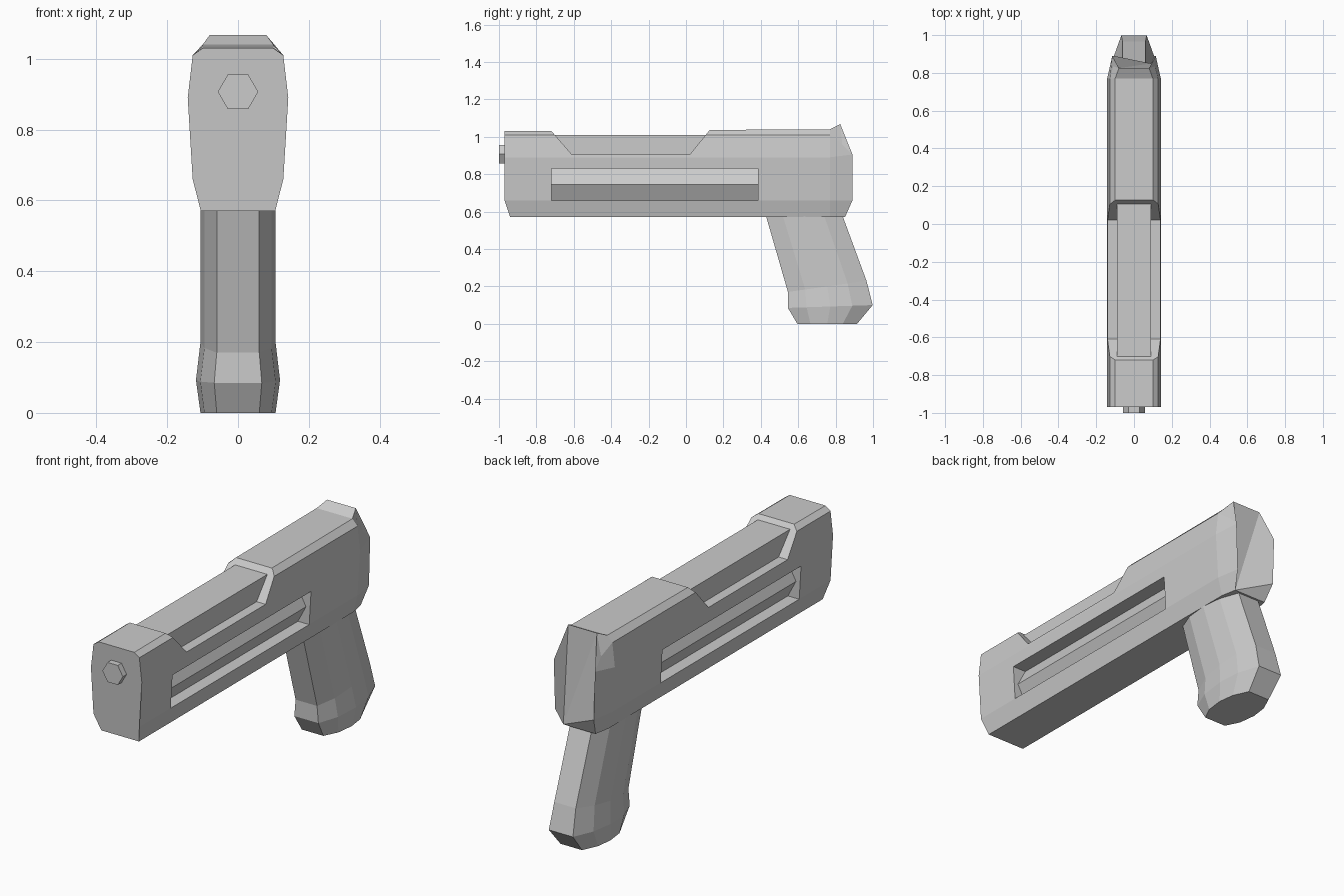
import bpy
import bmesh
import math

if "Cube" in bpy.data.objects:
    bpy.data.objects.remove(bpy.data.objects["Cube"], do_unlink=True)

grey = bpy.data.materials.new("plain_grey")
grey.use_nodes = True
grey.diffuse_color = (0.6, 0.6, 0.6, 1)
grey.node_tree.nodes["Principled BSDF"].inputs["Base Color"].default_value = (0.6, 0.6, 0.6, 1)


def loft(name, rings):
    """Skin matching closed rings of points and cap both ends."""
    bm = bmesh.new()
    rows = [[bm.verts.new(p) for p in ring] for ring in rings]
    for a, b in zip(rows, rows[1:]):
        for i in range(len(a)):
            j = (i + 1) % len(a)
            bm.faces.new((a[i], a[j], b[j], b[i]))
    bm.faces.new(rows[0])
    bm.faces.new(rows[-1])
    bmesh.ops.recalc_face_normals(bm, faces=bm.faces)
    mesh = bpy.data.meshes.new(name)
    bm.to_mesh(mesh)
    bm.free()
    mesh.materials.append(grey)
    obj = bpy.data.objects.new(name, mesh)
    bpy.context.collection.objects.link(obj)
    return obj


def mirrored(half):
    """Complete a half ring with its mirror image in x."""
    return half + [(-x, y, z) for x, y, z in reversed(half)]


def cut(obj, cutter):
    cutter.hide_render = True
    mod = obj.modifiers.new("cut", "BOOLEAN")
    mod.operation = "DIFFERENCE"
    mod.solver = "EXACT"
    mod.object = cutter
    bpy.context.view_layer.objects.active = obj
    bpy.ops.object.modifier_apply(modifier=mod.name)
    bpy.data.objects.remove(cutter, do_unlink=True)


# Body: front, shoulder and tapered back with the raised rear sight
front = [(0.105, -0.94, 0.57), (0.128, -0.97, 0.66), (0.142, -0.97, 0.89),
         (0.128, -0.97, 1.01), (0.10, -0.97, 1.03)]
shoulder = [(x, 0.77, z) for x, y, z in front[:4]] + [(0.10, 0.77, 1.04)]
back = [(0.09, 0.85, 0.57), (0.108, 0.89, 0.66), (0.115, 0.89, 0.905),
        (0.11, 0.835, 0.96), (0.08, 0.825, 1.067)]
body = loft("body", [mirrored(r) for r in (front, shoulder, back)])

# Sloped opening across the top
opening = [(-0.61, 0.905), (0.02, 0.905), (0.179, 1.1), (-0.78, 1.1)]
cut(body, loft("top_cutter", [[(x, y, z) for y, z in opening] for x in (-0.3, 0.3)]))

# Long side slots with a ridge along the inside
slot = [(0.2, 0.66), (0.2, 0.83), (0.065, 0.83), (0.11, 0.745), (0.065, 0.66)]
for side in (-1, 1):
    cut(body, loft("slot_cutter", [[(side * x, y, z) for x, z in slot] for y in (-0.72, 0.385)]))

# Rail seen through the top opening
rail = [(0.09, 0.88), (0.09, 1.01)]
loft("top_rail", [mirrored([(x, y, z) for x, z in rail]) for y in (-0.75, 0.15)])

# Six-sided muzzle
angles = [math.radians(60 * i) for i in range(6)]
loft("muzzle", [[(0.057 * math.cos(a), y, 0.907 + 0.057 * math.sin(a)) for a in angles]
                for y in (-1.0, -0.95)])

# Grip: each level gives front y, front z, back y, back z and width factor
section = [(0.06, 0), (0.095, 0.22), (0.106, 0.5), (0.095, 0.76), (0.06, 1)]
levels = [(0.418, 0.61, 0.825, 0.61, 1), (0.545, 0.17, 0.965, 0.23, 1),
          (0.545, 0.085, 0.998, 0.10, 1.12), (0.595, 0.005, 0.915, 0.005, 1)]
levels[-1] = (0.595, 0, 0.915, 0, 1)
loft("grip", [mirrored([(x * w, yf + (yb - yf) * t, zf + (zb - zf) * t) for x, t in section])
              for yf, zf, yb, zb, w in levels])
